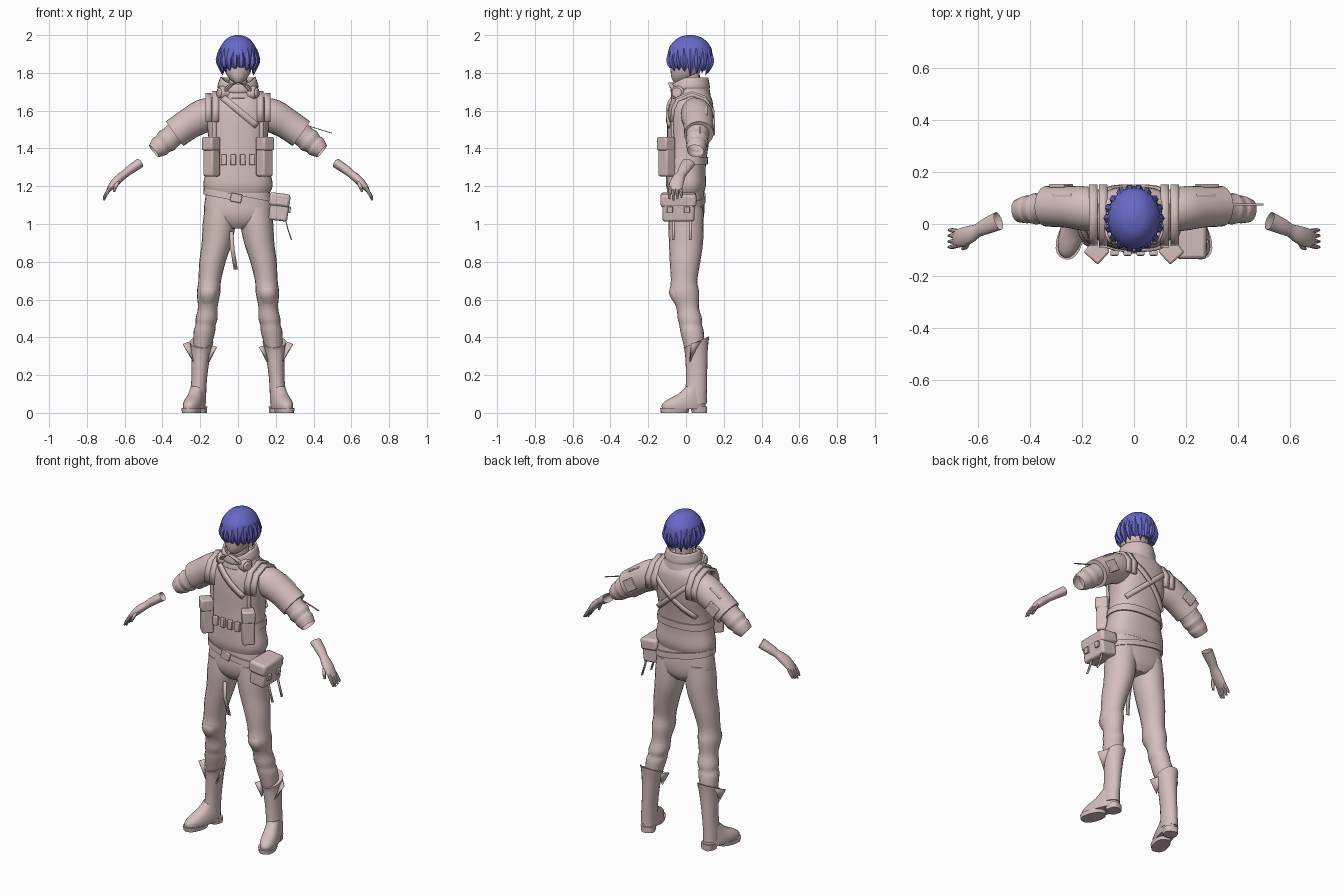
import bpy, bmesh, math
from mathutils import Vector, Matrix


def material(name, col):
    m = bpy.data.materials.new(name)
    m.diffuse_color = (*col, 1)
    return m


CLOTH = material("dusty_pink", (0.66, 0.52, 0.51))
HAIR = material("violet_blue", (0.14, 0.14, 0.58))


def finish(name, bm, mat, solid=0, bevel=0):
    bmesh.ops.recalc_face_normals(bm, faces=bm.faces)
    me = bpy.data.meshes.new(name)
    bm.to_mesh(me)
    bm.free()
    me.materials.append(mat)
    ob = bpy.data.objects.new(name, me)
    bpy.context.collection.objects.link(ob)
    if solid:
        mod = ob.modifiers.new("thickness", "SOLIDIFY")
        mod.thickness, mod.offset = solid, 0
    if bevel:
        mod = ob.modifiers.new("bevel", "BEVEL")
        mod.width, mod.segments = bevel, 2
    return ob


def smooth_rows(rows, steps):
    # Catmull-Rom interpolation of (x, y, z, ru, rv)
    out = []
    for i in range(len(rows) - 1):
        a, b, c, d = rows[max(i - 1, 0)], rows[i], rows[i + 1], rows[min(i + 2, len(rows) - 1)]
        for k in range(steps):
            t = k / steps
            out.append([0.5 * (2 * q + (r - p) * t + (2 * p - 5 * q + 4 * r - e) * t * t
                               + (3 * q - p - 3 * r + e) * t ** 3) for p, q, r, e in zip(a, b, c, d)])
    return out + [list(rows[-1])]


def tube(name, rows, s=1, n=20, p=2.0, flat=True, caps=True, mat=CLOTH, steps=3, solid=0, edit=None):
    """Skin elliptical rings; flat rings are level, others follow the path."""
    rows = smooth_rows(rows, steps)
    bm, rings = bmesh.new(), []
    for i, (x, y, z, ru, rv) in enumerate(rows):
        u, v = Vector((1, 0, 0)), Vector((0, 1, 0))
        if not flat:
            t = (Vector(rows[min(i + 1, len(rows) - 1)][:3]) - Vector(rows[max(i - 1, 0)][:3])).normalized()
            v = (v - t * v.dot(t)).normalized()
            u = v.cross(t)
        ring = []
        for k in range(n):
            a = 2 * math.pi * k / n
            c, d = math.cos(a), math.sin(a)
            co = Vector((x, y, z)) + u * (ru * math.copysign(abs(c) ** (2 / p), c)) \
                + v * (rv * math.copysign(abs(d) ** (2 / p), d))
            co.x *= s
            if edit:
                co = edit(co, k, i / (len(rows) - 1))
            ring.append(bm.verts.new(co))
        rings.append(ring)
    for a, b in zip(rings, rings[1:]):
        for k in range(n):
            bm.faces.new((a[k], a[(k + 1) % n], b[(k + 1) % n], b[k]))
    if caps:
        bm.faces.new(rings[0])
        bm.faces.new(rings[-1])
    return finish(name, bm, mat, solid)


def box(name, loc, size, rot=(0, 0, 0), bevel=0.008):
    bm = bmesh.new()
    bmesh.ops.create_cube(bm, size=1, matrix=Matrix.Diagonal((*size, 1)))
    ob = finish(name, bm, CLOTH, bevel=bevel)
    ob.location, ob.rotation_euler = loc, rot
    return ob


def cylinder(name, loc, r, depth, rot):
    bm = bmesh.new()
    bmesh.ops.create_cone(bm, cap_ends=True, segments=20, radius1=r, radius2=r, depth=depth)
    ob = finish(name, bm, CLOTH, bevel=0.006)
    ob.location, ob.rotation_euler = loc, rot
    return ob


def ribbon(name, pts, width, thick=0.012):
    """Band through pts, width is the offset vector from edge to edge."""
    bm, w = bmesh.new(), Vector(width) / 2
    vs = [(bm.verts.new(Vector(q) - w), bm.verts.new(Vector(q) + w)) for q in pts]
    for a, b in zip(vs, vs[1:]):
        bm.faces.new((a[0], a[1], b[1], b[0]))
    return finish(name, bm, CLOTH, thick)


# Jacket body
TORSO = [(0, 0, 1.165, .168, .095), (0, 0, 1.21, .184, .106), (0, 0, 1.30, .166, .104),
         (0, .01, 1.42, .155, .11), (0, .02, 1.52, .164, .12), (0, .025, 1.60, .168, .12),
         (0, .03, 1.66, .148, .108), (0, .025, 1.70, .105, .088), (0, .02, 1.74, .07, .07)]
tube("jacket_body", TORSO, n=32, p=2.4)
FINE = smooth_rows(TORSO, 8)


def on_torso(x, z, side):
    r = min(FINE, key=lambda q: abs(q[2] - z))
    return r[1] + side * (r[4] * max(0, 1 - abs(x / r[3]) ** 2.4) ** (1 / 2.4) + .004)


def strap(name, a, b, side, width=.03):
    d = Vector((b[0] - a[0], 0, b[1] - a[1])).normalized()
    pts = []
    for i in range(13):
        x, z = a[0] + (b[0] - a[0]) * i / 12, a[1] + (b[1] - a[1]) * i / 12
        pts.append((x, on_torso(x, z, side), z))
    ribbon(name, pts, (-d.z * width, 0, d.x * width))


strap("chest_sash", (-.08, 1.67), (.1, 1.52), -1, .035)
strap("back_cross_a", (-.12, 1.62), (.13, 1.40), 1)
strap("back_cross_b", (.12, 1.62), (-.13, 1.40), 1)
tube("vest_belt", [(0, .003, 1.315, .171, .112), (0, .005, 1.355, .166, .113)], n=32, p=2.4, steps=1)
for x in (-.075, -.025, .025, .075):
    box("belt_loop", (x, -.112, 1.34), (.03, .02, .055), bevel=.004)

# Raised collar, dipping at the throat
def dip(co, k, t):
    if co.y < 0:
        co.z += co.y * .5 * t
    return co


tube("collar", [(0, .025, 1.665, .118, .10), (0, .025, 1.69, .108, .098), (0, .025, 1.715, .098, .094),
                (0, .022, 1.73, .103, .098), (0, .02, 1.775, .088, .092)],
     n=28, caps=False, solid=.012, edit=dip)
tube("neck", [(0, .02, 1.70, .05, .055), (0, .02, 1.82, .048, .052)], steps=1)
tube("head", [(0, -.03, 1.75, .022, .035), (0, -.015, 1.775, .05, .062), (0, 0, 1.82, .072, .082),
              (0, .01, 1.90, .08, .09), (0, .01, 1.96, .05, .06)], n=24)

# Hair shell with a ragged hem, plus hanging locks
def ragged(co, k, t):
    if t > .75:
        co.z += (.012 if k % 2 else -.012) * (t - .75) * 4
    return co


tube("hair_cap", [(0, .022, 2.0, .012, .015), (0, .022, 1.985, .055, .065), (0, .022, 1.94, .092, .108),
                  (0, .022, 1.89, .102, .118), (0, .024, 1.845, .096, .108), (0, .03, 1.82, .088, .095)],
     n=32, mat=HAIR, edit=ragged)
for i in range(18):
    a = 2 * math.pi * i / 18
    c, d = math.cos(a), math.sin(a)
    low = 1.785 + .012 * (i % 3) + (.02 if d < -.6 else 0)
    tube("hair_lock", [(.088 * c, .022 + .1 * d, 1.93, .012, .012), (.1 * c, .022 + .113 * d, 1.87, .018, .018),
                       (.092 * c, .024 + .104 * d, 1.83, .014, .014), (.08 * c, .024 + .092 * d, low, .001, .001)],
         n=6, mat=HAIR, steps=2)

# Trousers top and slanted belt
tube("trouser_hips", [(0, 0, 1.19, .165, .092), (0, 0, 1.12, .176, .096), (0, 0, 1.06, .178, .097),
                      (0, .003, 1.01, .14, .085), (0, .005, .975, .05, .06)], n=32, p=2.4)


def slant(co, k, t):
    co.z -= co.x * .2
    return co


tube("hip_belt", [(0, 0, 1.12, .184, .104), (0, 0, 1.155, .182, .103)], n=32, p=2.4, steps=1, edit=slant)
box("belt_buckle", (-.01, -.106, 1.138), (.06, .014, .045), (0, .2, 0), .004)
ribbon("thigh_tie", [(-.035, -.075, .96), (-.03, -.085, .87), (-.012, -.07, .76)], (.022, 0, 0), .006)

# Paired limbs and gear
for s in (1, -1):
    tube("trouser_leg", [(.095, 0, 1.09, .08, .09), (.1, 0, 1.0, .087, .094), (.112, 0, .9, .08, .09),
                         (.135, -.005, .8, .07, .081), (.15, -.01, .7, .06, .07), (.156, -.008, .635, .062, .078),
                         (.16, .008, .56, .052, .06), (.166, .02, .5, .058, .064), (.172, .025, .465, .053, .06),
                         (.178, .032, .43, .057, .062), (.19, .045, .34, .045, .053)], s)
    tube("knee_pad", [(.155, -.05, .69, .03, .02), (.157, -.055, .635, .045, .036), (.16, -.035, .57, .03, .02)], s)

    def slope(co, k, t):
        co.z += (co.y - .055) * .45 * (1 - t) ** 3
        return co

    tube("boot_shaft", [(.192, .055, .375, .062, .068), (.196, .055, .32, .052, .06), (.204, .056, .2, .042, .056),
                        (.21, .053, .11, .042, .057), (.212, .05, .05, .043, .06)], s, edit=slope)
    for tri in (((.235, .02, .27), (.235, .09, .385), (.29, .03, .365)),
                ((.155, .01, .27), (.15, .07, .36), (.115, .0, .35))):
        bm = bmesh.new()
        bm.faces.new([bm.verts.new((x * s, y, z)) for x, y, z in tri])
        finish("boot_flap", bm, CLOTH, .008)
    turn = Matrix.Translation((.212 * s, .05, 0)) @ Matrix.Rotation(.3 * s, 4, 'Z')
    parts = [tube("foot", [(0, -.065, .02, .046, .12), (0, -.065, .045, .048, .12), (0, -.05, .07, .045, .105),
                           (0, -.02, .1, .04, .075), (0, 0, .14, .036, .05)], 1, p=2.3),
             tube("front_sole", [(0, -.115, 0, .046, .075), (0, -.115, .025, .05, .078)], 1, p=2.3, steps=1),
             tube("heel", [(0, .022, 0, .038, .038), (0, .018, .035, .042, .042)], 1, p=3, steps=1)]
    for ob in parts:
        ob.data.transform(turn)

    # Sleeves
    tube("upper_sleeve", [(.11, .045, 1.605, .07, .07), (.18, .058, 1.575, .088, .085), (.26, .066, 1.53, .082, .08),
                          (.335, .068, 1.478, .08, .078)], s, n=24, flat=False)
    tube("lower_sleeve", [(.32, .062, 1.488, .064, .062), (.36, .06, 1.455, .06, .058), (.378, .058, 1.44, .064, .06),
                          (.40, .057, 1.422, .054, .052), (.415, .055, 1.41, .056, .053),
                          (.445, .05, 1.386, .041, .044)], s, flat=False, caps=False)
    box("sleeve_patch", (.275 * s, .075, 1.597), (.085, .08, .016), (0, .58 * s, 0), .004)
    box("sleeve_pocket", (.28 * s, .146, 1.515), (.07, .014, .07), (0, .58 * s, 0), .004)
    for x, h in ((.118, 1.695), (.156, 1.685)):
        ribbon("shoulder_band", [(x * s, -.095 + x * .12, 1.54), (x * s, -.085 + x * .12, 1.61), (x * s, -.045, h - .03),
                                 (x * s, .03, h), (x * s, .1, h - .025), (x * s, .142, 1.60), (x * s, .138, 1.53)],
               (.033, 0, 0), .018)
    strap("vest_edge", (.125 * s, 1.60), (.125 * s, 1.36), -1, .02)

    # Gloves
    tube("glove", [(.52, .012, 1.322, .026, .036), (.57, -.01, 1.288, .024, .031), (.60, -.025, 1.264, .021, .026),
                   (.63, -.04, 1.24, .023, .034), (.662, -.052, 1.208, .02, .037), (.687, -.056, 1.178, .011, .032)],
         s, flat=False, caps=False)
    for i, o in enumerate((-.026, -.009, .009, .026)):
        tip = 1.125 + .008 * abs(i - 1)
        tube("finger", [(.675, -.055 + o, 1.195, .010, .010), (.697, -.056 + o * 1.2, 1.16, .009, .009),
                        (.711, -.056 + o * 1.25, tip, .005, .005)], s, n=8, flat=False)
    tube("thumb", [(.635, -.06, 1.235, .012, .012), (.645, -.085, 1.205, .011, .011), (.657, -.095, 1.17, .006, .006)],
         s, n=8)

    # Chest pouches and breathing canisters
    yaw = math.radians(42) * s
    box("chest_pouch", (.14 * s, -.102, 1.355), (.07, .066, .205), (0, 0, yaw), .01)
    box("chest_pouch_flap", (.143 * s, -.106, 1.425), (.074, .07, .07), (0, 0, yaw), .008)
    cylinder("canister", (.076 * s, -.04, 1.694), .037, .045, (0, math.pi / 2, -.35 * s))
    cylinder("canister_cap", (.098 * s, -.048, 1.694), .027, .018, (0, math.pi / 2, -.35 * s))
    tube("canister_hose", [(.07, -.06, 1.70, .014, .014), (.04, -.078, 1.735, .014, .014),
                           (0, -.08, 1.75, .014, .014)], s, n=10)

# Hip bag with lid, buckles and loose straps
tilt = (0, .12, 0)
box("hip_bag", (.217, -.04, 1.075), (.10, .17, .115), tilt, .012)
box("hip_bag_lid", (.22, -.04, 1.128), (.112, .19, .07), tilt, .015)
for y in (-.085, .005):
    box("bag_buckle", (.272, y, 1.075), (.014, .03, .035), tilt, .003)
    ribbon("bag_strap", [(.25, y + .02, 1.03), (.262, y + .02, .98), (.283, y + .018, .915)], (0, .014, 0), .006)
box("arm_cord", (.435, .075, 1.5), (.13, .008, .004), (0, .3, 0), 0)

# Soft shading with crisp edges
bpy.ops.object.select_all(action='DESELECT')
for ob in bpy.context.scene.objects:
    ob.select_set(True)
    bpy.context.view_layer.objects.active = ob
bpy.ops.object.shade_smooth_by_angle(angle=math.radians(40))
